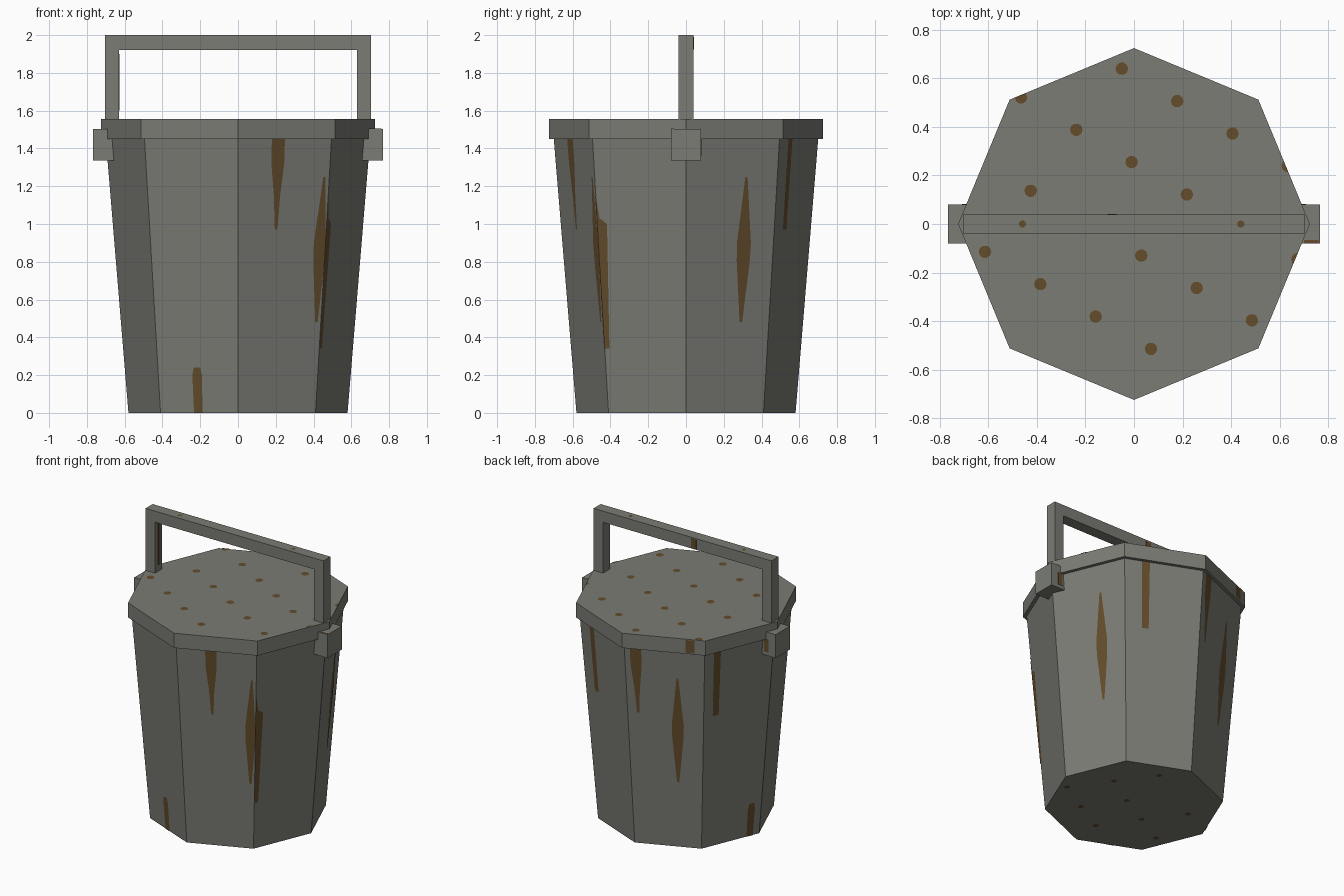
import bpy, math
from mathutils import Vector

if "Cube" in bpy.data.objects:
    bpy.data.objects.remove(bpy.data.objects["Cube"])

SIDES = 8
BASE_R, TOP_R, WALL_H = 0.58, 0.70, 1.45
LID_R, LID_TOP = 0.725, 1.555
LIFT = 0.003


def material(name, color):
    m = bpy.data.materials.new(name)
    m.use_nodes = True
    m.diffuse_color = color
    bsdf = next(n for n in m.node_tree.nodes if n.type == 'BSDF_PRINCIPLED')
    bsdf.inputs["Base Color"].default_value = color
    bsdf.inputs["Roughness"].default_value = 0.8
    return m


METAL = material("dull grey metal", (0.195, 0.2, 0.175, 1))
RUST = material("brown rust", (0.125, 0.072, 0.024, 1))


def add_mesh(name, verts, faces, mat):
    mesh = bpy.data.meshes.new(name)
    mesh.from_pydata([tuple(v) for v in verts], [], faces)
    mesh.materials.append(mat)
    obj = bpy.data.objects.new(name, mesh)
    bpy.context.collection.objects.link(obj)
    return obj


def corner(i, r, z):
    a = math.tau * i / SIDES
    return Vector((r * math.cos(a), r * math.sin(a), z))


def frustum(name, r0, r1, z0, z1):
    n = SIDES
    verts = [corner(i, r0, z0) for i in range(n)] + [corner(i, r1, z1) for i in range(n)]
    faces = [(i, (i + 1) % n, n + (i + 1) % n, n + i) for i in range(n)]
    faces += [tuple(reversed(range(n))), tuple(range(n, 2 * n))]
    return add_mesh(name, verts, faces, METAL)


def box(name, lo, hi, mat=METAL):
    verts = [(x, y, z) for z in (lo[2], hi[2]) for y in (lo[1], hi[1]) for x in (lo[0], hi[0])]
    faces = [(0, 2, 3, 1), (4, 5, 7, 6), (0, 1, 5, 4), (2, 6, 7, 3), (0, 4, 6, 2), (1, 3, 7, 5)]
    return add_mesh(name, verts, faces, mat)


# Bucket body and lid
frustum("bucket_body", BASE_R, TOP_R, 0, WALL_H)
frustum("lid", LID_R, LID_R, WALL_H, LID_TOP)

# Square arched handle as one extruded outline
outer, inner, top, under, foot = 0.705, 0.63, 2.0, 1.92, 1.5
outline = [(-outer, foot), (-inner, foot), (-inner, under), (inner, under),
           (inner, foot), (outer, foot), (outer, top), (-outer, top)]
n = len(outline)
verts = [(x, y, z) for y in (-0.04, 0.04) for x, z in outline]
sides = [(i, i + n, (i + 1) % n + n, (i + 1) % n) for i in range(n)]
quads = [(0, 1, 2, 7), (2, 3, 6, 7), (3, 4, 5, 6)]
backs = [tuple(v + n for v in reversed(q)) for q in quads]
add_mesh("handle", verts, sides + quads + backs, METAL)

# Side lugs
for side, sx in (("left", 1), ("right", -1)):
    x0, x1 = sorted((sx * 0.62, sx * 0.767))
    box(side + "_lug", (x0, -0.08, 1.335), (x1, 0.08, 1.503))


# Rust patches on the walls: points are (fraction across wall, height)
def wall_patch(name, wall, points, r0=BASE_R, r1=TOP_R):
    out = corner(wall + 0.5, 1, 0) * LIFT
    verts = []
    for f, z in points:
        r = r0 + (r1 - r0) * z / WALL_H
        verts.append(corner(wall, r, z).lerp(corner(wall + 1, r, z), min(f, 1)) + out)
    add_mesh(name, verts, [tuple(range(len(verts)))], RUST)


def streak(name, wall, f, rows):
    left = [(f - w, z) for z, w in rows]
    right = [(f + w, z) for z, w in reversed(rows)]
    wall_patch(name, wall, left + right)


drip = [(1.45, 0.07), (1.32, 0.07), (1.15, 0.035), (0.97, 0.015)]
straight = [(1.45, 0.05), (0.97, 0.045)]
diamond = [(1.25, 0.012), (0.9, 0.08), (0.8, 0.075), (0.48, 0.015)]
stain = [(0.24, 0.04), (0.2, 0.06), (0, 0.055)]

for wall, f in ((6, 0.43), (2, 0.14)):
    streak("rust_drip", wall, f, drip)
for wall, f in ((1, 0.27), (3, 0.18)):
    streak("rust_run", wall, f, straight)
for wall, f in ((6, 0.945), (0, 0.66), (2, 0.66)):
    streak("rust_diamond", wall, f, diamond)
for wall, f in ((5, 0.49), (3, 0.83)):
    streak("rust_stain", wall, f, stain)
wall_patch("rust_edge", 7, [(0, 1.15), (0, 0.34), (0.06, 0.34), (0.11, 1.0), (0.03, 1.03)])
wall_patch("rust_rim", 2, [(0.76, 1.46), (0.87, 1.46), (0.87, 1.55), (0.76, 1.55)], LID_R, LID_R)


# Round rust spots, kept inside the octagon
def spot(name, cx, cy, z, r, limit, up):
    verts = []
    for k in range(10):
        a = math.tau * k / 10 * (1 if up else -1)
        p = Vector((cx + r * math.cos(a), cy + r * math.sin(a), 0))
        reach = max(p.dot(corner(i + 0.5, 1, 0)) for i in range(SIDES))
        p *= min(1, limit * math.cos(math.pi / SIDES) / reach)
        p.z = z
        verts.append(p)
    add_mesh(name, verts, [tuple(range(10))], RUST)


# Lid spots sit on a slanted lattice
for row in range(-1, 3):
    for col in range(-4, 5):
        x = -0.01 + 0.228 * col + 0.04 * row
        y = 0.255 - 0.1335 * col - 0.385 * row
        reach = max(Vector((x, y, 0)).dot(corner(i + 0.5, 1, 0)) for i in range(SIDES))
        if reach < 0.685:
            spot("lid_spot", x, y, LID_TOP + LIFT, 0.026, LID_R, True)
for x in (-0.46, 0.44):
    spot("handle_spot", x, 0, top + 0.0005, 0.015, LID_R, True)

# Underside spots, laid out along a turned axis
turn = math.radians(49)
for u, v in ((-.43, .245), (-.124, .32), (.17, .387), (-.345, -.01), (-.046, .064),
             (.35, -.116), (.046, -.18), (-.254, -.258), (.137, -.425)):
    x = v * math.cos(turn) - u * math.sin(turn)
    y = u * math.cos(turn) + v * math.sin(turn)
    spot("base_spot", x, y, -0.001, 0.02, BASE_R, False)

# Small rust plates on handle and lugs
box("handle_side_rust", (-0.11, 0.038, 1.925), (-0.07, 0.042, 1.99), RUST)
box("handle_leg_rust", (-0.632, -0.005, 1.6), (-0.628, 0.02, 1.9), RUST)
box("left_lug_rust", (0.70, -0.079, 1.5), (0.76, -0.066, 1.505), RUST)
box("left_lug_back_rust", (0.675, 0.078, 1.36), (0.71, 0.082, 1.45), RUST)
box("right_lug_back_rust", (-0.71, 0.078, 1.36), (-0.675, 0.082, 1.45), RUST)
